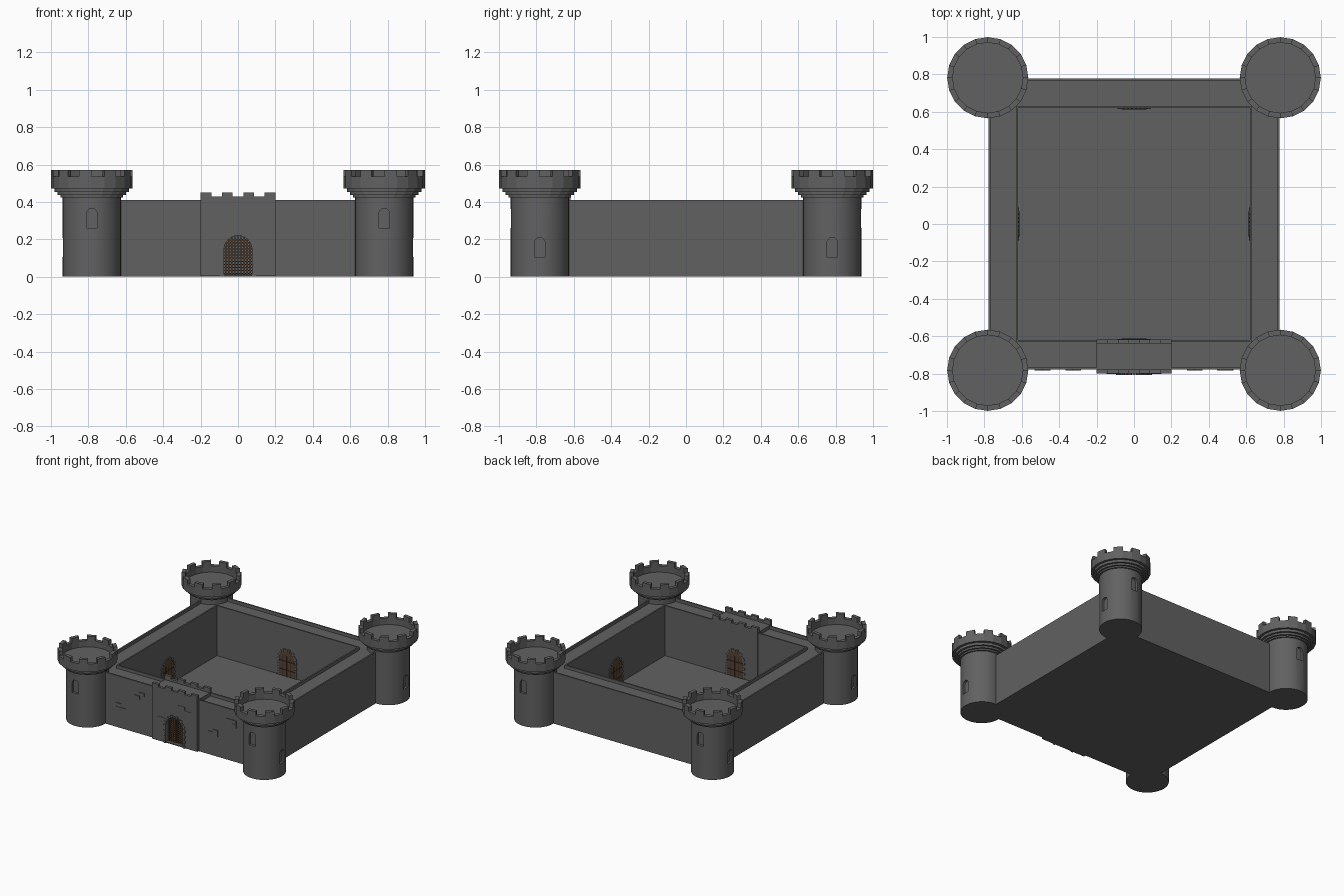
import bpy, bmesh, math
from math import pi, sin, cos, sqrt
from mathutils import Matrix

if "Cube" in bpy.data.objects:
    bpy.data.objects.remove(bpy.data.objects["Cube"])

T = lambda x, y, z=0: Matrix.Translation((x, y, z))
RZ = lambda d: Matrix.Rotation(math.radians(d), 4, 'Z')


def material(name, rgb):
    m = bpy.data.materials.new(name)
    m.diffuse_color = (*rgb, 1)
    m.use_nodes = True
    m.node_tree.nodes["Principled BSDF"].inputs["Base Color"].default_value = m.diffuse_color
    return m


STONE = material("stone", (0.12, 0.12, 0.12))
WOOD = material("wood", (0.10, 0.055, 0.03))
IRON = material("iron", (0.03, 0.025, 0.02))


def finish(name, bm, mat=STONE, M=Matrix()):
    bmesh.ops.recalc_face_normals(bm, faces=bm.faces)
    bm.transform(M)
    me = bpy.data.meshes.new(name)
    bm.to_mesh(me)
    bm.free()
    me.materials.append(mat)
    ob = bpy.data.objects.new(name, me)
    bpy.context.collection.objects.link(ob)
    return ob


def lathe(profile, n, start=0.0):
    """Revolve (radius, z) points; first and last points lie on the axis."""
    bm = bmesh.new()
    rings = []
    for r, z in profile:
        if r == 0:
            rings.append([bm.verts.new((0, 0, z))] * n)
        else:
            rings.append([bm.verts.new((r * cos(start + 2 * pi * i / n),
                                        r * sin(start + 2 * pi * i / n), z)) for i in range(n)])
    for a, b in zip(rings, rings[1:]):
        for i in range(n):
            j = (i + 1) % n
            bm.faces.new(list(dict.fromkeys((a[i], a[j], b[j], b[i]))))
    return bm


def boxes(name, items, mat=STONE, M=Matrix()):
    """Join boxes given as (x, y, z, size x, size y, size z, turn about y)."""
    bm = bmesh.new()
    for x, y, z, sx, sy, sz, *turn in items:
        m = T(x, y, z) @ Matrix.Rotation(turn[0] if turn else 0, 4, 'Y') @ Matrix.Diagonal((sx, sy, sz, 1))
        bmesh.ops.create_cube(bm, size=1, matrix=m)
    return finish(name, bm, mat, M)


def arch(name, w, z0, z1, y0, y1, mat=STONE, M=Matrix()):
    """Round-headed slab facing -y, half width w."""
    pts = [(-w, z0), (w, z0)] + [(w * cos(pi * i / 12), z1 - w + w * sin(pi * i / 12)) for i in range(13)]
    bm = bmesh.new()
    f = bm.faces.new([bm.verts.new((x, y0, z)) for x, z in pts])
    ext = bmesh.ops.extrude_face_region(bm, geom=[f])
    bmesh.ops.translate(bm, vec=(0, y1 - y0, 0), verts=[v for v in ext["geom"] if isinstance(v, bmesh.types.BMVert)])
    return finish(name, bm, mat, M)


def activate(ob):
    bpy.ops.object.select_all(action='DESELECT')
    ob.select_set(True)
    bpy.context.view_layer.objects.active = ob


def cut(ob, cutter):
    mod = ob.modifiers.new("cut", 'BOOLEAN')
    mod.operation, mod.object, mod.solver = 'DIFFERENCE', cutter, 'EXACT'
    activate(ob)
    bpy.ops.object.modifier_apply(modifier=mod.name)


def mirror(ob):
    mod = ob.modifiers.new("mirror", 'MIRROR')
    mod.use_axis = (True, True, False)
    mod.use_mirror_merge = False


def arch_stones(name, w, top, M):
    """Stone blocks up both jambs and round the head, alternating long and short."""
    items, spring = [], top - w
    for i in range(13):
        a, d = pi * i / 12, 0.020 if i % 2 else 0.013
        r = w + d / 2
        items.append((r * cos(a), 0, spring + r * sin(a), d, 0.012, 0.016, -a))
    for k in range(7):
        d = 0.013 if k % 2 else 0.020
        h = spring / 7
        for s in (-1, 1):
            items.append((s * (w + d / 2), 0, (k + 0.5) * h, d, 0.012, h * 0.88))
    boxes(name, items, STONE, M)


# Corner towers, modelled once with window recesses and mirrored to four corners
C = 0.782
shaft = finish("tower_shaft", lathe([(0, 0), (0.156, 0), (0.156, 0.43), (0, 0.43)], 32), STONE, T(C, C))
for deg, z in ((180, 0.26), (90, 0.105)):
    c = arch("window_cutter", 0.028, z, z + 0.105, -0.18, -0.136, STONE, T(C, C) @ RZ(deg))
    cut(shaft, c)
    bpy.data.objects.remove(c)
activate(shaft)
bpy.ops.object.shade_smooth_by_angle(angle=math.radians(30))
mirror(shaft)

# Tower heads: stepped corbels, hollow top and merlons
head = lathe([(0, 0.425), (0.168, 0.425), (0.168, 0.437), (0.182, 0.437), (0.182, 0.452),
              (0.198, 0.452), (0.198, 0.472), (0.217, 0.472), (0.217, 0.535),
              (0.188, 0.535), (0.188, 0.485), (0, 0.485)], 20)
bmesh.ops.recalc_face_normals(head, faces=head.faces)
rim = [f for f in head.faces if all(abs(v.co.z - 0.535) < 1e-4 for v in f.verts)]
up = bmesh.ops.extrude_discrete_faces(head, faces=rim[::2])["faces"]
bmesh.ops.translate(head, vec=(0, 0, 0.035), verts=[v for f in up for v in f.verts])
mirror(finish("tower_head", head, STONE, T(C, C)))

# Curtain wall and courtyard floor: one square section with a sunken walkway
Q = sqrt(2)
section = [(0, 0), (0.778, 0), (0.778, 0.41), (0.766, 0.41), (0.766, 0.385), (0.632, 0.385),
           (0.632, 0.41), (0.62, 0.41), (0.62, 0.01), (0, 0.01)]
wall = finish("curtain_wall", lathe([(r * Q, z) for r, z in section], 4, pi / 4))

# Gatehouse block with arched recess
gate = boxes("gatehouse", [(0, -0.709, 0.208, 0.4, 0.182, 0.41)])
c = arch("gate_cutter", 0.075, 0.012, 0.22, -0.85, -0.74)
cut(wall, c)
cut(gate, c)
bpy.data.objects.remove(c)

# Gatehouse parapets with merlons, front and back
seg = 0.4 / 7
parapet = []
for y in (-0.789, -0.629):
    parapet.append((0, y, 0.4175, 0.4, 0.022, 0.025))
    parapet += [((i - 3) * seg, y, 0.4375, seg, 0.022, 0.025) for i in (0, 2, 4, 6)]
boxes("gate_parapet", parapet)

# Portcullis bars clipped to the arch
bars = []
for i in range(-4, 5):
    x = i * 0.0165
    top = 0.145 + sqrt(0.075 ** 2 - x * x)
    bars.append((x, -0.775, top / 2, 0.007, 0.007, top))
for k in range(1, 13):
    z = k * 0.0165
    w = 0.075 if z < 0.145 else sqrt(0.075 ** 2 - (z - 0.145) ** 2)
    bars.append((0, -0.775, z, 2 * w, 0.006, 0.006))
boxes("portcullis", bars, WOOD)
arch_stones("gate_arch_stones", 0.075, 0.22, T(0, -0.8))

# Courtyard doors on all four inner walls
for side, deg in (("back", 0), ("left", 90), ("front", 180), ("right", 270)):
    M = RZ(deg) @ T(0, 0.62)
    arch("door_" + side, 0.068, 0.01, 0.21, -0.005, 0.004, WOOD, M)
    boxes("door_straps_" + side,
          [(x, -0.004, 0.09, 0.003, 0.006, 0.16) for x in (-0.034, 0, 0.034)] +
          [(0, -0.004, z, 0.134, 0.007, 0.006) for z in (0.06, 0.13)], IRON, M)
    arch_stones("door_stones_" + side, 0.068, 0.21, M)

# Raised bricks on the front: x centre, z centre, width
wall_bricks = [(-0.51, 0.182, 0.045), (-0.49, 0.152, 0.085), (-0.305, 0.317, 0.045), (-0.345, 0.287, 0.045),
               (0.487, 0.317, 0.085), (0.51, 0.287, 0.045), (0.345, 0.197, 0.045), (0.325, 0.175, 0.085)]
gate_bricks = [(0.06, 0.317, 0.06), (0.117, 0.287, 0.06), (-0.11, 0.182, 0.075)]
boxes("wall_bricks", [(x, -0.778, z, w, 0.01, 0.028) for x, z, w in wall_bricks])
boxes("gate_bricks", [(x, -0.8, z, w, 0.006, 0.028) for x, z, w in gate_bricks])
